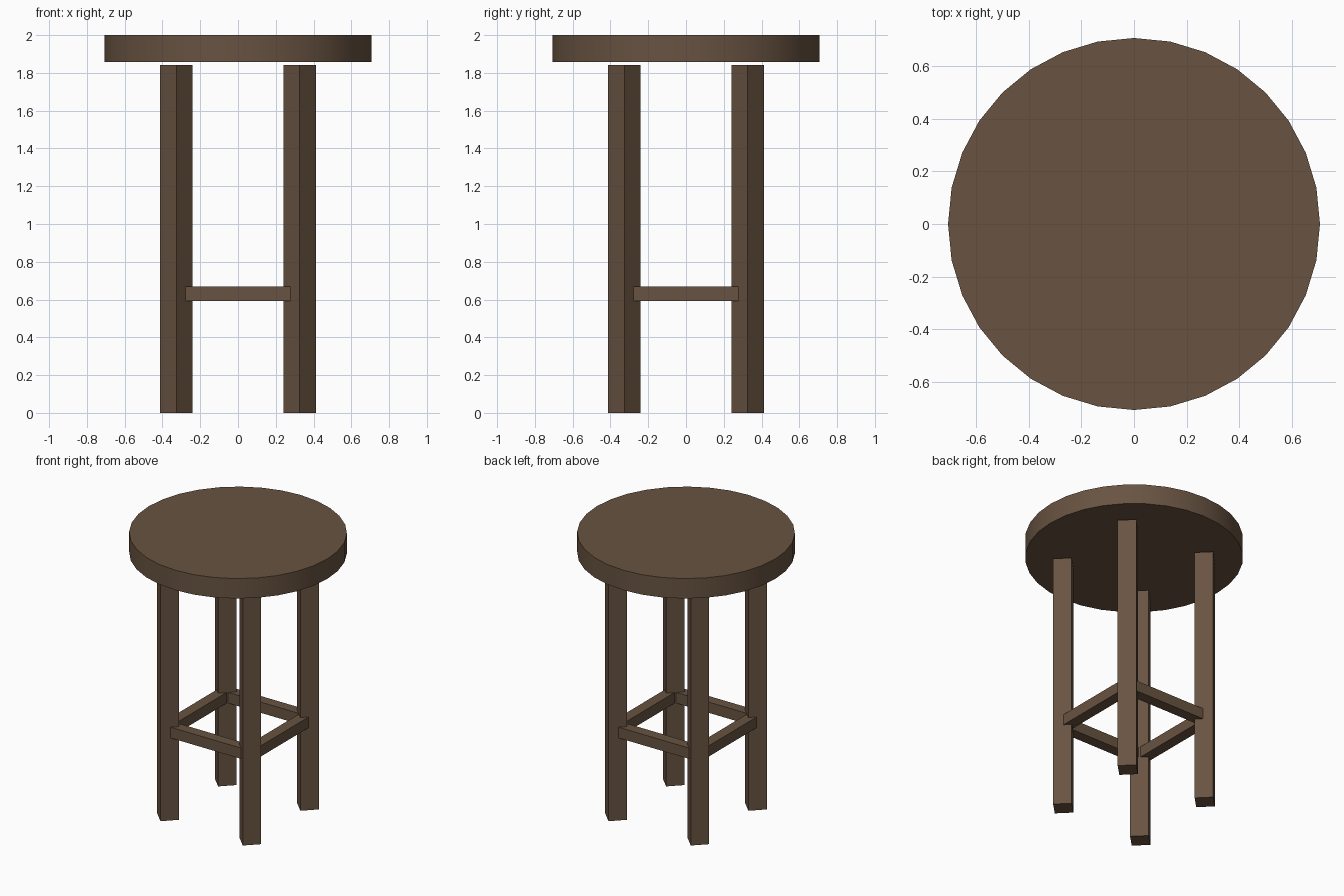
import bpy, math

if "Cube" in bpy.data.objects:
    bpy.data.objects.remove(bpy.data.objects["Cube"])

wood = bpy.data.materials.new("dark brown wood")
wood.diffuse_color = (0.138, 0.087, 0.053, 1)
wood.use_nodes = True
wood.node_tree.nodes["Principled BSDF"].inputs["Base Color"].default_value = wood.diffuse_color


def finish(name):
    ob = bpy.context.object
    ob.name = name
    ob.data.materials.append(wood)
    return ob


def box(name, center, size, turn=0.0):
    bpy.ops.mesh.primitive_cube_add(size=1, location=center, rotation=(0, 0, turn))
    ob = finish(name)
    ob.scale = size
    return ob


# round seat, smooth rim with sharp edges
bpy.ops.mesh.primitive_cylinder_add(vertices=32, radius=0.708, depth=0.143,
                                    location=(0, 0, 1.9285))
finish("seat")
bpy.ops.object.shade_smooth_by_angle(angle=math.radians(30))

# square legs turned 45 degrees, ending just below the seat
P = 0.3265            # leg offset from the centre line
H = 1.842             # leg height
SIDE = 0.1215         # leg width
for fy, ny in ((-1, "front"), (1, "back")):
    for fx, nx in ((-1, "left"), (1, "right")):
        box(f"{ny}_{nx}_leg", (fx * P, fy * P, H / 2), (SIDE, SIDE, H), math.pi / 4)

# square rungs joining the legs
R = 0.077
for s, n in ((-1, "front"), (1, "back")):
    box(f"{n}_rung", (0, s * P, 0.63), (2 * P, R, R))
for s, n in ((-1, "left"), (1, "right")):
    box(f"{n}_rung", (s * P, 0, 0.63), (R, 2 * P, R))
